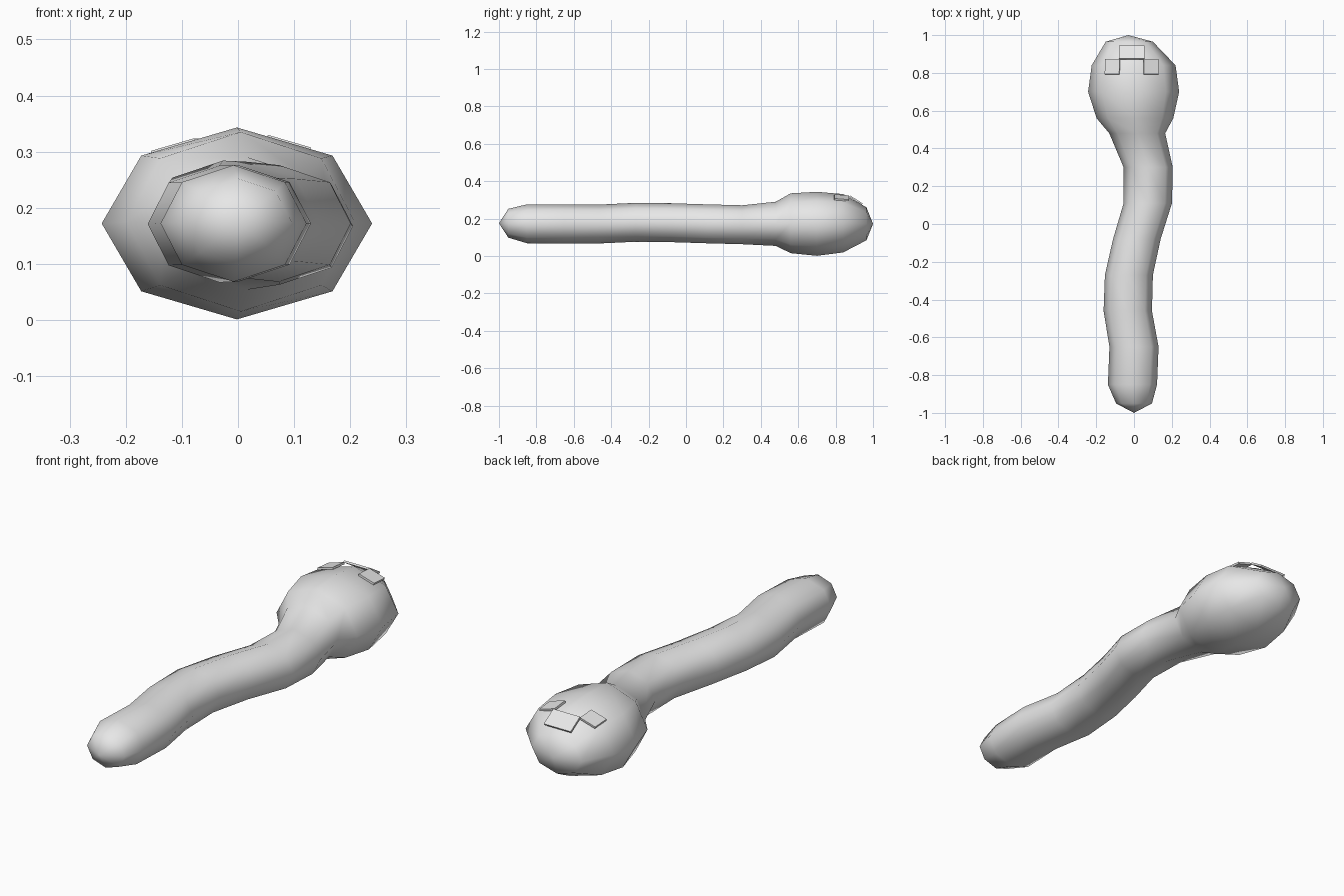
import bpy, bmesh, math
from mathutils import Vector
from mathutils.bvhtree import BVHTree

if "Cube" in bpy.data.objects:
    bpy.data.objects.remove(bpy.data.objects["Cube"])

grey = bpy.data.materials.new("light grey")
grey.use_nodes = True
grey.diffuse_color = (0.8, 0.8, 0.8, 1)
grey.node_tree.nodes["Principled BSDF"].inputs["Base Color"].default_value = (0.8, 0.8, 0.8, 1)


def add_object(name, bm, smooth):
    mesh = bpy.data.meshes.new(name)
    bm.to_mesh(mesh)
    mesh.materials.append(grey)
    for poly in mesh.polygons:
        poly.use_smooth = smooth
    obj = bpy.data.objects.new(name, mesh)
    bpy.context.collection.objects.link(obj)
    return obj


# Winding body and head: octagonal rings (y, x centre, half width, z centre, half height)
RINGS = [
    (-0.95, 0.0, 0.095, 0.175, 0.077),
    (-0.85, -0.008, 0.13, 0.172, 0.104),
    (-0.65, 0.0, 0.13, 0.172, 0.104),
    (-0.46, -0.033, 0.128, 0.171, 0.104),
    (-0.27, -0.027, 0.127, 0.18, 0.104),
    (-0.08, 0.015, 0.126, 0.178, 0.104),
    (0.11, 0.073, 0.128, 0.172, 0.104),
    (0.30, 0.075, 0.13, 0.167, 0.104),
    (0.48, 0.017, 0.148, 0.172, 0.118),
    (0.56, 0.005, 0.203, 0.175, 0.16),
    (0.70, -0.002, 0.241, 0.172, 0.171),
    (0.84, -0.002, 0.222, 0.175, 0.156),
    (0.965, -0.025, 0.125, 0.172, 0.088),
]
SIDES = 8
bm = bmesh.new()
rings = []
for y, cx, rx, cz, rz in RINGS:
    angles = [math.tau * i / SIDES for i in range(SIDES)]
    rings.append([bm.verts.new((cx + rx * math.cos(a), y, cz + rz * math.sin(a))) for a in angles])
tail_tip = bm.verts.new((0.0, -1.0, 0.175))
nose_tip = bm.verts.new((-0.03, 1.0, 0.172))
for i in range(SIDES):
    j = (i + 1) % SIDES
    for a, b in zip(rings, rings[1:]):
        bm.faces.new((a[i], a[j], b[j], b[i]))
    bm.faces.new((tail_tip, rings[0][j], rings[0][i]))
    bm.faces.new((nose_tip, rings[-1][i], rings[-1][j]))
bmesh.ops.recalc_face_normals(bm, faces=bm.faces)
add_object("body_and_head", bm, True)
surface = BVHTree.FromBMesh(bm)


# Thin plates resting on the top of the head
def add_plate(name, x, y, width, length):
    hit, normal, _, _ = surface.ray_cast(Vector((x, y, 1)), Vector((0, 0, -1)))
    if name == "snout_plate":
        normal.x = 0
        normal.normalize()
    plate = bmesh.new()
    bmesh.ops.create_cube(plate, size=1)
    bmesh.ops.scale(plate, vec=(width, length, 0.009), verts=plate.verts)
    obj = add_object(name, plate, False)
    obj.location = hit + normal * 0.006
    # Pitch about x, then roll about y, so the sides stay square to the head
    pitch = math.asin(-normal.y)
    roll = math.atan2(normal.x, normal.z)
    obj.rotation_euler = (pitch, roll, 0)
    plate.free()


add_plate("left_eye", 0.088, 0.832, 0.08, 0.08)
add_plate("right_eye", -0.113, 0.832, 0.08, 0.08)
add_plate("snout_plate", -0.0125, 0.905, 0.135, 0.08)
bm.free()
